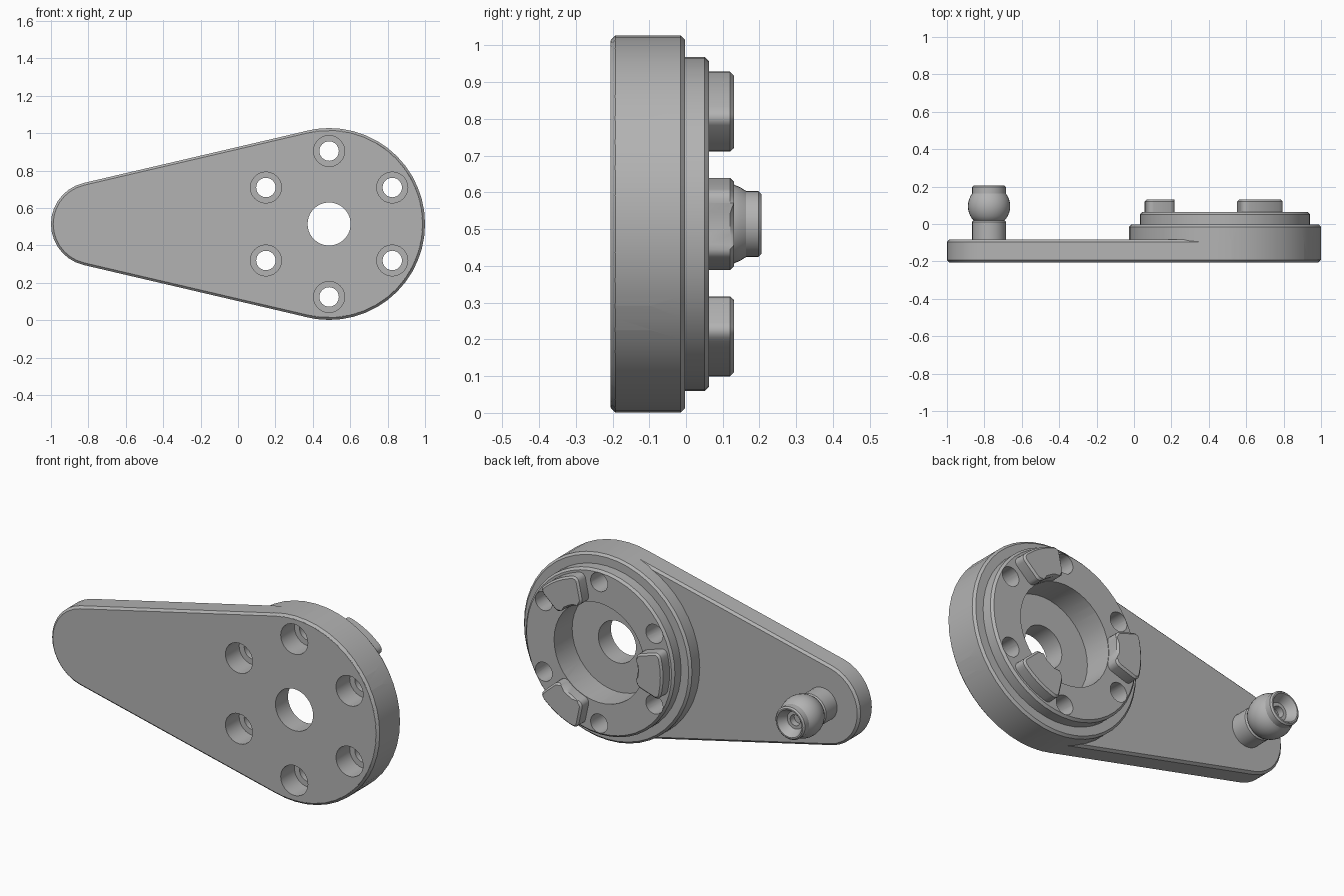
import bpy, bmesh
from math import sin, cos, pi, asin, radians
from mathutils import Vector

default = bpy.data.objects.get("Cube")
if default:
    bpy.data.objects.remove(default, do_unlink=True)

grey = bpy.data.materials.new("machined grey")
grey.use_nodes = True
colour = (0.45, 0.45, 0.45, 1)
grey.diffuse_color = colour
grey.node_tree.nodes["Principled BSDF"].inputs["Base Color"].default_value = colour

HUB_X, TIP_X, MID_Z = 0.487, -0.775, 0.514
HUB_R, TIP_R = 0.513, 0.225
FRONT, ARM_BACK, HUB_BACK, STEP_BACK, LUG_BACK = -0.205, -0.083, -0.003, 0.063, 0.13
CH = 0.012


def finish(bm, name):
    bmesh.ops.recalc_face_normals(bm, faces=bm.faces)
    mesh = bpy.data.meshes.new(name)
    bm.to_mesh(mesh)
    bm.free()
    mesh.materials.append(grey)
    ob = bpy.data.objects.new(name, mesh)
    bpy.context.collection.objects.link(ob)
    return ob


def lathe(name, profile, x, z, steps):
    """Spin (radius, y) points about a line parallel to y."""
    bm = bmesh.new()
    verts = [bm.verts.new((x + r, y, z)) for r, y in profile]
    edges = [bm.edges.new(pair) for pair in zip(verts, verts[1:])]
    bmesh.ops.spin(bm, geom=verts + edges, cent=(x, 0, z), axis=(0, 1, 0),
                   angle=2 * pi, steps=steps)
    bmesh.ops.remove_doubles(bm, verts=bm.verts, dist=1e-5)
    return finish(bm, name)


def arc(x, z, r, start, end, n):
    angles = [start + (end - start) * i / n for i in range(n + 1)]
    return [(x + r * cos(a), z + r * sin(a)) for a in angles]


def prism(name, outline, y0, y1, chamfer, corner=0, both=True):
    """Extrude an (x, z) outline along y, rounding corners and rims."""
    bm = bmesh.new()
    face = bm.faces.new([bm.verts.new((x, y0, z)) for x, z in outline])
    ext = bmesh.ops.extrude_face_region(bm, geom=[face])["geom"]
    moved = [v for v in ext if isinstance(v, bmesh.types.BMVert)]
    bmesh.ops.translate(bm, verts=moved, vec=(0, y1 - y0, 0))
    bmesh.ops.recalc_face_normals(bm, faces=bm.faces)
    if corner:
        sides = [e for e in bm.edges if e.calc_face_angle(0) > 1
                 and abs(e.verts[0].co.y - e.verts[1].co.y) > 1e-4]
        bmesh.ops.bevel(bm, geom=sides, offset=corner, segments=4,
                        profile=0.5, affect="EDGES")
    levels = (y0, y1) if both else (y1,)
    rims = [e for e in bm.edges
            if any(all(abs(v.co.y - y) < 1e-4 for v in e.verts) for y in levels)]
    bmesh.ops.bevel(bm, geom=rims, offset=chamfer, segments=1, affect="EDGES")
    return finish(bm, name)


def boolean(target, other, operation):
    mod = target.modifiers.new("boolean", "BOOLEAN")
    mod.operation, mod.solver, mod.object = operation, "EXACT", other
    bpy.context.view_layer.objects.active = target
    bpy.ops.object.modifier_apply(modifier=mod.name)
    bpy.data.objects.remove(other, do_unlink=True)


# Tapered arm wrapping the hub and the tip
arm_r = HUB_R - 0.001
tilt = asin((arm_r - TIP_R) / (HUB_X - TIP_X))
outline = (arc(HUB_X, MID_Z, arm_r, -pi / 2 - tilt, pi / 2 + tilt, 24)
           + arc(TIP_X, MID_Z, TIP_R, pi / 2 + tilt, 3 * pi / 2 - tilt, 14))
body = prism("lever_arm", outline, FRONT, ARM_BACK, CH)

# Stepped hub
step_r = 0.455
hub_front = FRONT + 0.001
hub = lathe("hub", [
    (0, hub_front), (HUB_R - CH, hub_front), (HUB_R, hub_front + CH),
    (HUB_R, HUB_BACK - CH), (HUB_R - CH, HUB_BACK), (step_r, HUB_BACK),
    (step_r, STEP_BACK - CH), (step_r - CH, STEP_BACK), (0, STEP_BACK)],
    HUB_X, MID_Z, 48)
boolean(body, hub, "UNION")

# Wide bore at the back with a smaller hole through the front
bore_r, floor_y = 0.275, -0.095
bore = lathe("bore_cutter", [(0, -0.4), (0.115, -0.4), (0.115, floor_y),
                             (bore_r, floor_y), (bore_r, 0.4), (0, 0.4)],
             HUB_X, MID_Z, 40)
boolean(body, bore, "DIFFERENCE")

# Six counterbored bolt holes
for i in range(6):
    a = radians(30 + 60 * i)
    cutter = lathe("bolt_cutter", [(0, -0.4), (0.083, -0.4), (0.083, -0.085),
                                   (0.052, -0.085), (0.052, 0.4), (0, 0.4)],
                   HUB_X + 0.39 * cos(a), MID_Z + 0.39 * sin(a), 24)
    boolean(body, cutter, "DIFFERENCE")
body.name = "lever_body"
parts = [body]

# Three raised drive lugs
for name, deg in (("upper", 60), ("inner", 180), ("lower", 300)):
    a, half = radians(deg), radians(18)
    sector = (arc(HUB_X, MID_Z, 0.431, a - half, a + half, 6)
              + arc(HUB_X, MID_Z, bore_r + 0.002, a + half, a - half, 6))
    parts.append(prism(name + "_drive_lug", sector, STEP_BACK - 0.01, LUG_BACK,
                       0.01, corner=0.03, both=False))

# Ball stud with a hollow end
ball_y, ball_r, post_r = 0.095, 0.113, 0.09
ball = [(ball_r * cos(t), ball_y + ball_r * sin(t))
        for t in (radians(-37 + 74 * i / 8) for i in range(9))]
profile = ([(0, ARM_BACK - 0.02), (post_r, ARM_BACK - 0.02), (post_r, 0.012),
            (post_r - 0.008, 0.02)] + ball
           + [(post_r, 0.197), (post_r - 0.008, 0.205), (0.075, 0.205),
              (0.048, 0.155), (0.03, 0.155), (0.03, 0.12), (0, 0.12)])
parts.append(lathe("ball_stud", profile, TIP_X, MID_Z, 32))

# Smooth curved walls and keep chamfers crisp
bpy.ops.object.select_all(action="DESELECT")
for ob in parts:
    ob.select_set(True)
bpy.context.view_layer.objects.active = body
bpy.ops.object.shade_smooth_by_angle(angle=radians(30))
